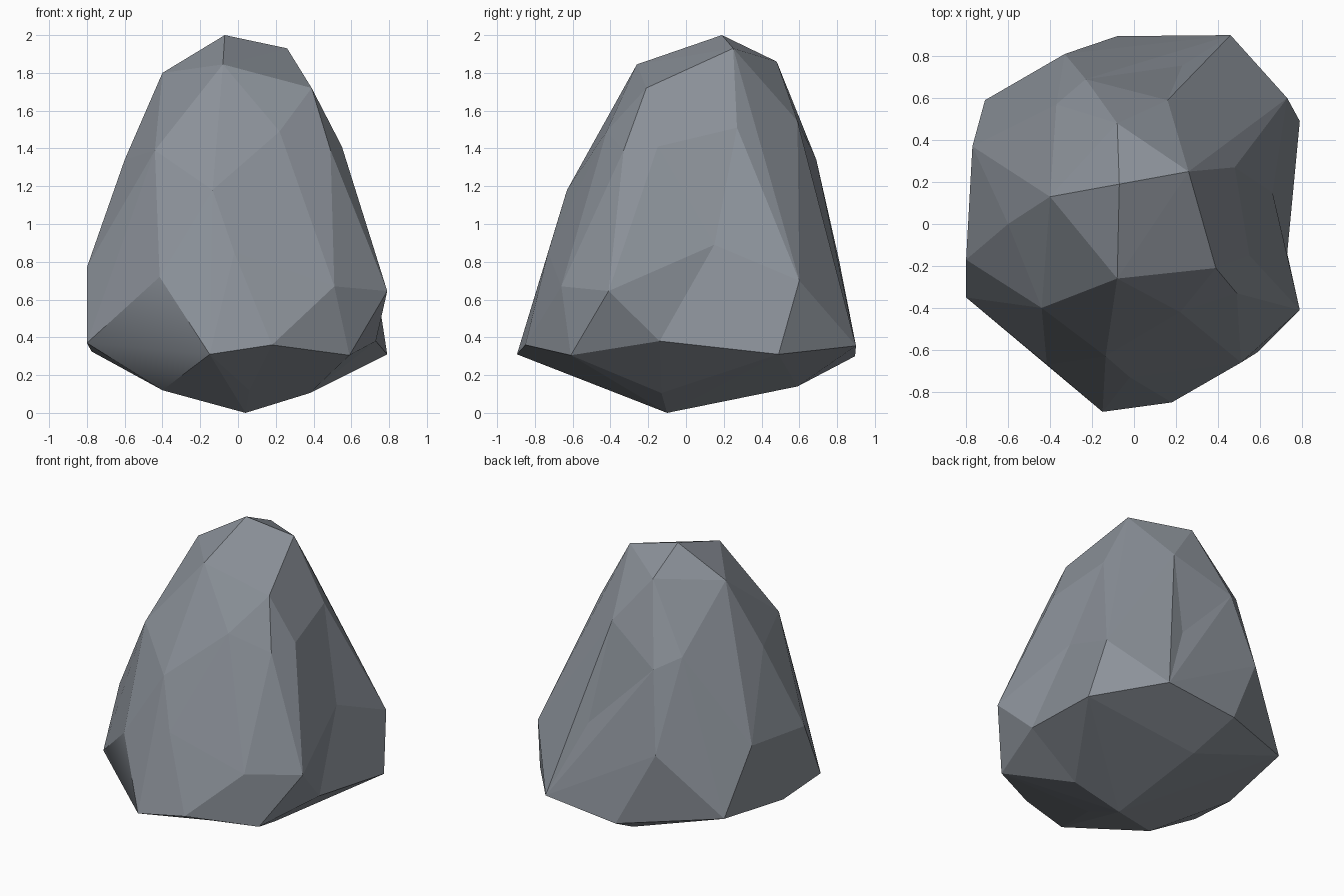
import bpy, bmesh
from mathutils import Vector

if "Cube" in bpy.data.objects:
    bpy.data.objects.remove(bpy.data.objects["Cube"])

# Corner points of the boulder, grouped by height
crown = [(-.07, .19, 2), (.26, .25, 1.93), (-.40, .13, 1.80), (-.08, -.26, 1.845),
         (.39, -.21, 1.72), (-.08, .48, 1.86)]
shoulder = [(-.60, 0, 1.34), (.22, -.42, 1.49), (.49, -.33, 1.39), (.48, .27, 1.51),
            (.55, -.15, 1.41), (.16, .59, 1.545), (-.23, .69, 1.34), (-.37, .57, 1.42),
            (-.44, -.40, 1.39), (-.135, -.63, 1.18)]
waist = [(.79, -.41, .645), (-.80, -.17, .77), (.73, .60, .70), (-.33, .81, .81),
         (-.77, .37, .83), (.23, .755, .87), (.51, -.66, .67)]
rim = [(.59, -.61, .305), (.18, -.85, .36), (.46, .90, .355), (-.08, .895, .30),
       (.79, .49, .31), (-.71, .59, .385), (-.775, .03, .325)]
base = [(.04, -.10, 0), (.38, -.13, .105), (0, .59, .14), (.06, -.38, .12)]
# Softly shaded chip on the lower front left
chip = [(-.80, -.35, .37), (-.415, -.67, .72), (-.02, -.73, .85), (-.15, -.895, .31),
        (-.40, -.32, .12)]
# Hollow on the right side: (point, temporary outward push)
hollow = [((.73, -.14, .38), .07), ((.66, .15, .89), .11)]

CENTRE, RADII = Vector((0, 0, .8)), Vector((.85, .92, 1.2))


def inflate(p, push=0):
    """Bulge a point slightly toward an ellipsoid so that every corner joins the hull."""
    d = Vector(p) - CENTRE
    n = Vector((d.x / RADII.x, d.y / RADII.y, d.z / RADII.z)).length
    return CENTRE + d * (1 + .15 * (1 / n - 1)) + Vector((push, 0, 0))


bm = bmesh.new()
home = {}
chip_verts = set()
for p in crown + shoulder + waist + rim + base + chip:
    v = bm.verts.new(inflate(p))
    home[v] = Vector(p)
    if p in chip:
        chip_verts.add(v)
for p, push in hollow:
    home[bm.verts.new(inflate(p, push))] = Vector(p)

# Skin the corners, then settle them back to their true places
bmesh.ops.convex_hull(bm, input=list(bm.verts))
for v in list(bm.verts):
    if v in home:
        v.co = home[v]
for v in [v for v in bm.verts if not v.link_faces]:
    bm.verts.remove(v)
bmesh.ops.recalc_face_normals(bm, faces=list(bm.faces))
for f in bm.faces:
    f.smooth = all(v in chip_verts for v in f.verts)

mesh = bpy.data.meshes.new("boulder")
bm.to_mesh(mesh)
bm.free()
stone = bpy.data.materials.new("slate grey")
stone.diffuse_color = (.26, .285, .32, 1)
stone.use_nodes = True
stone.node_tree.nodes["Principled BSDF"].inputs["Base Color"].default_value = stone.diffuse_color
mesh.materials.append(stone)
bpy.context.collection.objects.link(bpy.data.objects.new("boulder", mesh))
